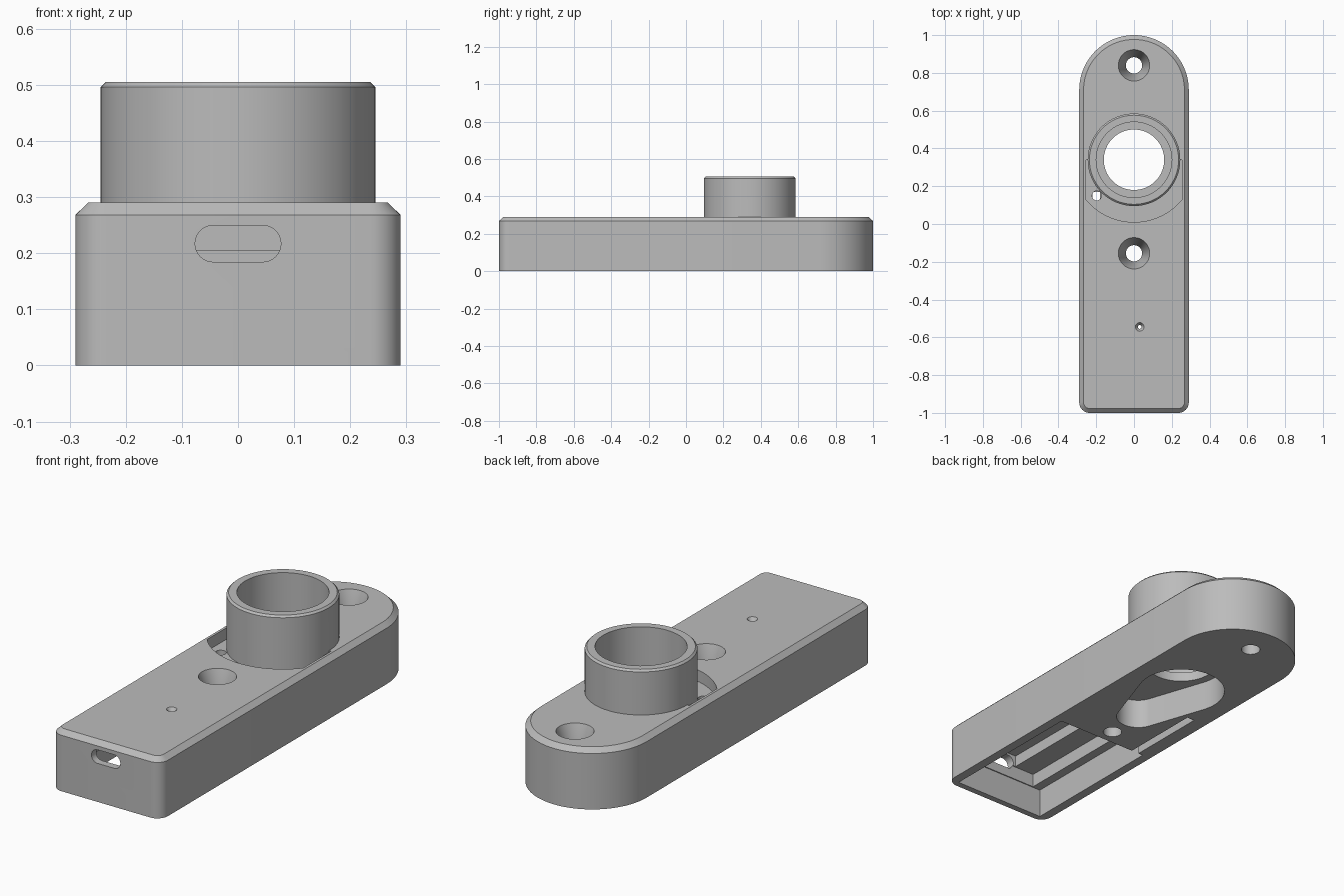
import bpy, bmesh, math
from math import sin, cos, pi

if "Cube" in bpy.data.objects:
    bpy.data.objects.remove(bpy.data.objects["Cube"])


def arc(cx, cy, r, a0, a1, n):
    """Points on an arc, angles in degrees."""
    return [(cx + r * cos(math.radians(a0 + (a1 - a0) * i / n)),
             cy + r * sin(math.radians(a0 + (a1 - a0) * i / n))) for i in range(n + 1)]


def circle(cx, cy, r, n=64):
    return arc(cx, cy, r, 0, 360, n)[:-1]


def rect(x0, x1, y0, y1):
    return [(x0, y0), (x1, y0), (x1, y1), (x0, y1)]


def loft(name, *sections):
    """Closed solid through (outline, z) sections listed from low to high."""
    bm = bmesh.new()
    rings = [[bm.verts.new((x, y, z)) for x, y in pts] for pts, z in sections]
    n = len(rings[0])
    for a, b in zip(rings, rings[1:]):
        for i in range(n):
            j = (i + 1) % n
            bm.faces.new((a[i], a[j], b[j], b[i]))
    bm.faces.new(rings[0][::-1])
    bm.faces.new(rings[-1])
    bmesh.ops.recalc_face_normals(bm, faces=bm.faces)
    mesh = bpy.data.meshes.new(name)
    bm.to_mesh(mesh)
    bm.free()
    ob = bpy.data.objects.new(name, mesh)
    bpy.context.collection.objects.link(ob)
    return ob


def combine(target, tool, op='DIFFERENCE'):
    """Apply a boolean and discard the tool."""
    mod = target.modifiers.new("cut", 'BOOLEAN')
    mod.operation, mod.solver, mod.object = op, 'EXACT', tool
    bpy.context.view_layer.objects.active = target
    bpy.ops.object.modifier_apply(modifier=mod.name)
    bpy.data.objects.remove(tool)


def body_outline(inset):
    """Half-round back end, small rounded corners at the front."""
    w, r = 0.29 - inset, 0.055 - inset
    return (arc(0, 0.71, w, 0, 180, 48)
            + arc(-0.235, -0.945, r, 180, 270, 8)
            + arc(0.235, -0.945, r, 270, 360, 8))


# Main housing with chamfered top edge
body = loft("housing", (body_outline(0), 0), (body_outline(0), 0.268),
            (body_outline(0.023), 0.29))

# Shallow recess in front of the collar
half = math.degrees(math.acos(0.255 / 0.33))
recess = [(0.255, 0.34), (-0.255, 0.34)] + arc(0, 0.34, 0.33, 180 + half, 360 - half, 32)
combine(body, loft("recess", (recess, 0.235), (recess, 0.4)))

# Collar with chamfered rim
C = (0, 0.34)
combine(body, loft("collar", (circle(*C, 0.245), 0.17), (circle(*C, 0.245), 0.496),
                   (circle(*C, 0.236), 0.505)), 'UNION')

# Collar bore, inner lip, and keyhole opening underneath
combine(body, loft("bore", (circle(*C, 0.2), 0.19), (circle(*C, 0.2), 0.6)))
combine(body, loft("lip_hole", (circle(*C, 0.16), 0.1), (circle(*C, 0.16), 0.3)))
t = math.degrees(math.asin(0.1 / 0.31))
keyhole = arc(0, 0.34, 0.2, -t, 180 + t, 48) + arc(0, 0.03, 0.1, 180 + t, 360 - t, 32)
combine(body, loft("keyhole", (keyhole, -0.1), (keyhole, 0.145)))

# Two countersunk screw holes
for y in (0.84, -0.155):
    combine(body, loft("screw_hole", (circle(0, y, 0.043), -0.1), (circle(0, y, 0.043), 0.17),
                       (circle(0, y, 0.083), 0.29), (circle(0, y, 0.083), 0.35)))

# Electronics pocket, stepped inward toward the top
for x, y0, y1, z in ((0.245, -0.97, -0.23, 0.14), (0.2, -0.965, -0.3, 0.205),
                     (0.09, -0.96, -0.4, 0.26)):
    combine(body, loft("pocket", (rect(-x, x, y0, y1), -0.1), (rect(-x, x, y0, y1), z)))

# Wire channel and wire hole
channel = rect(-0.22, -0.18, -0.26, 0.17)
combine(body, loft("channel", (channel, -0.1), (channel, 0.1)))
combine(body, loft("wire_hole", (circle(-0.197, 0.15, 0.025, 32), 0.05),
                   (circle(-0.197, 0.15, 0.025, 32), 0.35)))

# Indicator hole, flared at the top
combine(body, loft("indicator_hole", (circle(0.03, -0.545, 0.01, 24), 0.18),
                   (circle(0.03, -0.545, 0.01, 24), 0.27),
                   (circle(0.03, -0.545, 0.023, 24), 0.29),
                   (circle(0.03, -0.545, 0.023, 24), 0.35)))

# Rounded port slot in the front wall
slot = arc(0.044, 0, 0.0325, -90, 90, 16) + arc(-0.044, 0, 0.0325, 90, 270, 16)
port = loft("port", (slot, 0.9), (slot, 1.1))
port.rotation_euler.x = pi / 2
port.location.z = 0.217
bpy.context.view_layer.update()
combine(body, port)

# Single grey finish
grey = bpy.data.materials.new("grey plastic")
grey.diffuse_color = (0.5, 0.5, 0.5, 1)
grey.use_nodes = True
grey.node_tree.nodes["Principled BSDF"].inputs["Base Color"].default_value = grey.diffuse_color
body.data.materials.clear()
body.data.materials.append(grey)
for p in body.data.polygons:
    p.material_index = 0

bpy.ops.object.select_all(action='DESELECT')
body.select_set(True)
bpy.context.view_layer.objects.active = body
bpy.ops.object.shade_smooth_by_angle(angle=math.radians(30))
